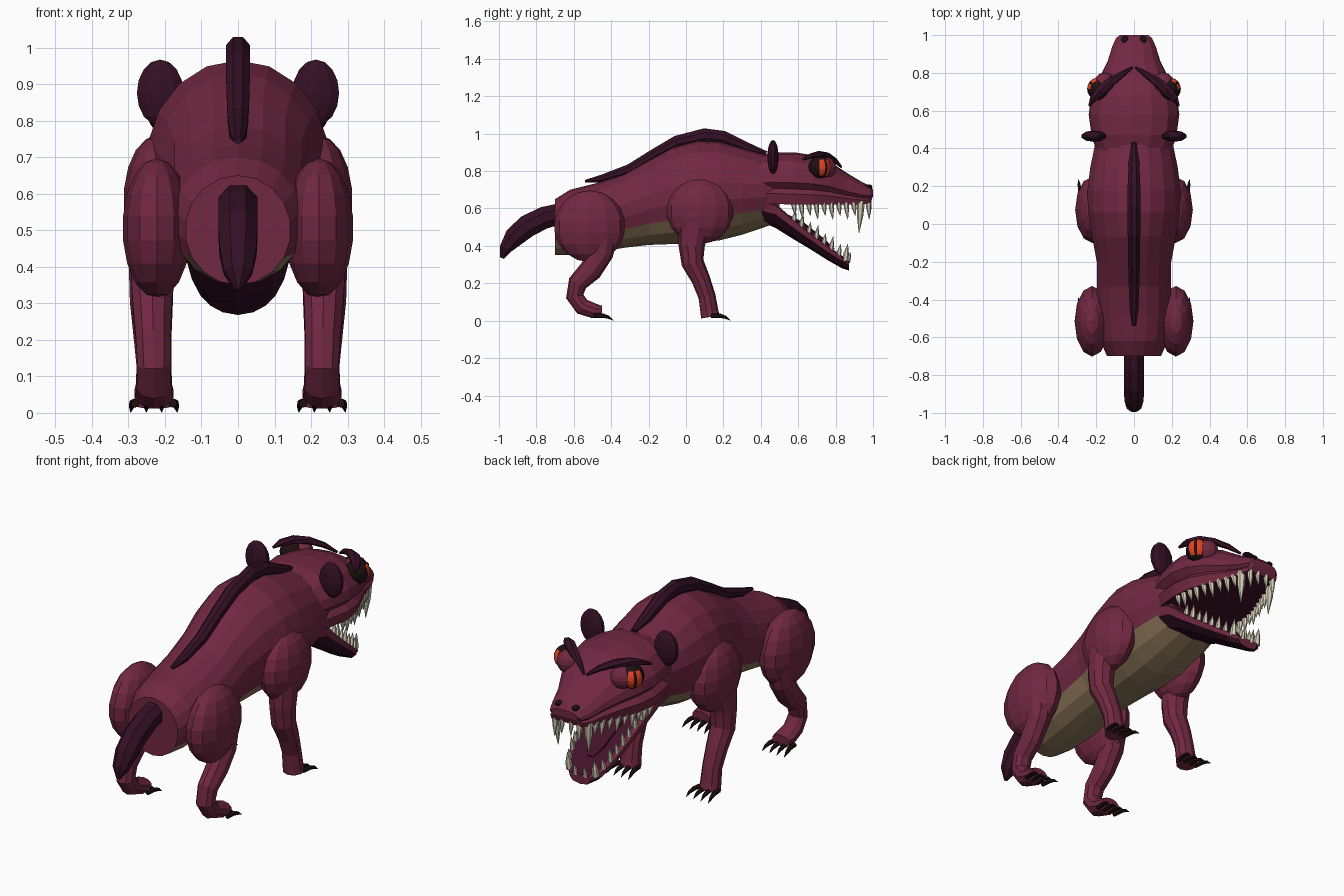
import bpy, bmesh, math
from mathutils import Vector

if "Cube" in bpy.data.objects:
    bpy.data.objects.remove(bpy.data.objects["Cube"])

# Flat colours (linear)
COLOURS = {
    "hide_purple": (0.165, 0.021, 0.053), "dark_purple": (0.034, 0.005, 0.018),
    "belly_tan": (0.25, 0.17, 0.095), "mouth_maroon": (0.055, 0.006, 0.022),
    "tooth_ivory": (0.68, 0.62, 0.48), "claw_black": (0.013, 0.005, 0.005),
    "iris_orange": (0.8, 0.055, 0.015),
}
NAMES = list(COLOURS)
HIDE, DARK, BELLY, MOUTH, TOOTH, CLAW, IRIS = range(7)
MATS = []
for n, c in COLOURS.items():
    m = bpy.data.materials.new(n)
    m.diffuse_color = (*c, 1)
    m.use_nodes = True
    m.node_tree.nodes["Principled BSDF"].inputs["Base Color"].default_value = m.diffuse_color
    MATS.append(m)


def finish(name, bm, colour, mirror=False):
    """colour: an index, or a rule(face) giving an index"""
    bmesh.ops.recalc_face_normals(bm, faces=bm.faces)
    bm.normal_update()
    for f in bm.faces:
        f.material_index = colour(f) if callable(colour) else colour
    me = bpy.data.meshes.new(name)
    bm.to_mesh(me)
    bm.free()
    for m in MATS:
        me.materials.append(m)
    ob = bpy.data.objects.new(name, me)
    bpy.context.collection.objects.link(ob)
    if mirror:
        md = ob.modifiers.new("mirror", 'MIRROR')
        md.use_mirror_merge = False
    return ob


def skin(bm, rings):
    """Bridge closed rings of points and cap both ends"""
    vs = [[bm.verts.new(p) for p in r] for r in rings]
    n = len(vs[0])
    for a, b in zip(vs, vs[1:]):
        for i in range(n):
            j = (i + 1) % n
            bm.faces.new((a[i], a[j], b[j], b[i]))
    bm.faces.new(vs[0])
    bm.faces.new(vs[-1][::-1])


def tube(bm, path, n=8, upright=False):
    """Elliptic loft along (x, y, z, half width, half thickness)"""
    pts = [Vector(p[:3]) for p in path]
    rings = []
    for i, p in enumerate(path):
        t = (pts[min(i + 1, len(pts) - 1)] - pts[max(i - 1, 0)]).normalized()
        if upright:
            t = Vector((0, 1, 0))
        s = Vector((1, 0, 0))
        s = (s - t * s.dot(t)).normalized()
        u = s.cross(t)
        rings.append([pts[i] + s * p[3] * math.cos(a) + u * p[4] * math.sin(a)
                      for a in (2 * math.pi * (k + 0.5) / n for k in range(n))])
    skin(bm, rings)


def ball(bm, c, r, seg=12, rings=8):
    vs = bmesh.ops.create_uvsphere(bm, u_segments=seg, v_segments=rings, radius=1)["verts"]
    for v in vs:
        v.co = Vector((c[k] + v.co[k] * r[k] for k in range(3)))


def spike(bm, base, tip, r, n=6):
    base, tip = Vector(base), Vector(tip)
    mid = base.lerp(tip, 0.45)
    tube(bm, [(*base, r, r), (*mid, r * .8, r * .8), (*tip, r * .06, r * .06)], n)


# Body: (y, bottom, top, half width)
BODY = [(-.70, .35, .65, .145), (-.62, .35, .70, .18), (-.48, .365, .735, .20),
        (-.33, .39, .785, .20), (-.2, .405, .86, .20), (-.07, .41, .93, .225),
        (.06, .415, .965, .25), (.18, .43, .96, .25), (.3, .46, .925, .235),
        (.42, .50, .89, .21), (.5, .53, .85, .19)]


def body_rule(f):
    c = f.calc_center_median()
    if f.normal.y > .9:
        return MOUTH
    if f.normal.y < -.9:
        return HIDE
    for a, b in zip(BODY, BODY[1:]):
        if a[0] <= c.y <= b[0]:
            return BELLY if (c.z - (a[1] + b[1]) / 2) < .24 * (a[2] + b[2] - a[1] - b[1]) / 2 \
                and f.normal.z < -.3 else HIDE
    return HIDE


bm = bmesh.new()
tube(bm, [(0, y, (b + t) / 2, w, (t - b) / 2) for y, b, t, w in BODY], 18, True)
finish("body", bm, body_rule)

# Spine ridge and tail
bm = bmesh.new()
tube(bm, [(0, y, z, w, h) for y, z, w, h in [
    (-.54, .745, .012, .008), (-.45, .76, .025, .022), (-.3, .81, .031, .03), (-.18, .885, .034, .03),
    (-.05, .955, .036, .037), (.1, .99, .036, .042), (.2, .98, .036, .038),
    (.33, .925, .03, .028), (.43, .895, .015, .012)]], 8)
finish("spine_ridge", bm, DARK)
bm = bmesh.new()
tube(bm, [(0, y, z, w, h) for y, z, w, h in [
    (-.66, .575, .058, .06), (-.76, .55, .058, .064), (-.85, .505, .058, .065),
    (-.92, .445, .055, .058), (-.965, .385, .042, .036), (-.985, .335, .008, .012)]], 8)
finish("tail", bm, DARK)


def profile_loft(name, stations, half, rule):
    """Stations (y, low z, high z, half width); half profile runs from low edge to centre top"""
    prof = half + [(-x, t) for x, t in reversed(half) if x > 0]
    bm = bmesh.new()
    skin(bm, [[(x * w, y, lo + t * (hi - lo)) for x, t in prof] for y, lo, hi, w in stations])
    return finish(name, bm, rule)


# Upper head with a crease above the lip and a flat palate
HEAD = [(.39, .63, .88, .20), (.47, .625, .9, .225), (.58, .62, .9, .24), (.68, .62, .885, .225),
        (.77, .62, .85, .185), (.86, .62, .79, .14), (.94, .62, .742, .115),
        (.985, .63, .72, .095), (1.0, .665, .70, .075)]
profile_loft("upper_head", HEAD, [(.9, 0), (.97, .2), (.86, .3), (1, .42), (.96, .6), (.76, .83), (.4, .97), (0, 1)],
             lambda f: MOUTH if f.normal.z < -.9 and abs(f.calc_center_median().x) < .02 else HIDE)

# Lower jaw, hanging open
JAW = [(.40, .53, .635, .185), (.48, .495, .625, .185), (.56, .445, .555, .17), (.66, .385, .475, .15),
       (.76, .322, .40, .13), (.83, .282, .35, .105), (.872, .268, .318, .06)]
profile_loft("lower_jaw", JAW, [(.82, 1), (1, .92), (.97, .55), (.7, .15), (0, 0)],
             lambda f: (MOUTH if f.normal.z > .3 and abs(f.calc_center_median().x) < .02
                        else DARK if f.normal.z < -.15 else HIDE))

# Tongue
bm = bmesh.new()
tube(bm, [(0, .5, .57, .08, .02), (0, .62, .51, .075, .02), (0, .74, .42, .05, .015), (0, .79, .38, .02, .008)], 8)
finish("tongue", bm, MOUTH)


def at(table, y, k):
    for a, b in zip(table, table[1:]):
        if a[0] <= y <= b[0]:
            return a[k] + (b[k] - a[k]) * (y - a[0]) / (b[0] - a[0])


# Teeth along both jaw edges
bm = bmesh.new()
for i in range(9):
    y = .575 + i * .04
    x = at(HEAD, y, 3) * .84
    h = .085 if i % 2 else .065
    spike(bm, (x, y, .632), (x * .97, y + .01, .625 - h), .015)
spike(bm, (.092, .935, .64), (.088, .925, .47), .022)
spike(bm, (.07, .975, .645), (.07, .98, .54), .016)
spike(bm, (.026, .98, .645), (.026, .985, .565), .013)
finish("upper_teeth", bm, TOOTH, True)
bm = bmesh.new()
for i in range(7):
    y = .575 + i * .04
    x = at(JAW, y, 3) * .88
    z = at(JAW, y, 2) - .012
    h = .075 if i % 2 else .06
    spike(bm, (x, y, z), (x, y + .012, z + h), .014)
spike(bm, (.075, .85, .32), (.078, .865, .41), .018)
spike(bm, (.028, .865, .31), (.028, .88, .37), .012)
finish("lower_teeth", bm, TOOTH, True)

# Eyes: dark balls with an orange iris split by a slit pupil
EYE = Vector((.188, .715, .82))


def eye_rule(f):
    d = f.calc_center_median() - EYE
    az = abs(math.degrees(math.atan2(d.y, d.x)) - 37)
    return IRIS if 8 < az < 42 and abs(d.z) < .043 else CLAW


bm = bmesh.new()
ball(bm, EYE, (.06, .06, .06), 24, 12)
finish("eye", bm, eye_rule, True)
bm = bmesh.new()
ball(bm, (.155, .745, .818), (.058, .058, .058), 12, 8)
finish("eyelid", bm, HIDE, True)

# Brows, nostrils and ears
bm = bmesh.new()
tube(bm, [(.008, .83, .822, .006, .006), (.06, .795, .858, .016, .014), (.12, .755, .882, .026, .018),
          (.175, .71, .89, .03, .018), (.215, .665, .88, .022, .014), (.237, .625, .862, .006, .006)], 6)
finish("brow", bm, DARK, True)
bm = bmesh.new()
ball(bm, (.048, .975, .715), (.02, .022, .014), 8, 6)
finish("nostril", bm, CLAW, True)
bm = bmesh.new()
ball(bm, (.213, .465, .876), (.067, .03, .091), 10, 8)
finish("ear", bm, DARK, True)

# Shoulders and thighs
bm = bmesh.new()
ball(bm, (.22, .075, .585), (.093, .178, .175), 12, 9)
finish("shoulder", bm, HIDE, True)
bm = bmesh.new()
ball(bm, (.222, -.515, .505), (.094, .19, .192), 12, 9)
finish("thigh", bm, HIDE, True)

# Legs
bm = bmesh.new()
tube(bm, [(.235, .045, .52, .07, .085), (.237, .03, .40, .065, .07), (.237, .035, .31, .062, .06),
          (.234, .08, .22, .055, .05), (.23, .112, .13, .05, .046), (.23, .125, .05, .053, .048),
          (.23, .13, .02, .055, .05)], 10)
finish("front_leg", bm, HIDE, True)
bm = bmesh.new()
tube(bm, [(.235, -.44, .46, .065, .075), (.235, -.45, .36, .06, .062), (.234, -.51, .27, .055, .062),
          (.232, -.58, .2, .05, .052), (.23, -.595, .13, .047, .047), (.23, -.555, .075, .05, .045),
          (.23, -.49, .052, .056, .04), (.23, -.45, .05, .05, .03)], 10)
finish("hind_leg", bm, HIDE, True)

# Claws, four to a foot
for name, y0 in (("front_claws", .135), ("hind_claws", -.49)):
    bm = bmesh.new()
    for k in range(4):
        o = (k - 1.5) * .034
        x = .23 + o
        r = .012
        tube(bm, [(x, y0, .026, r, r), (x + o * .1, y0 + .045, .027, r, r),
                  (x + o * .2, y0 + .075, .019, r * .7, r * .7), (x + o * .25, y0 + .102, .002, .001, .001)], 6)
    finish(name, bm, CLAW, True)
